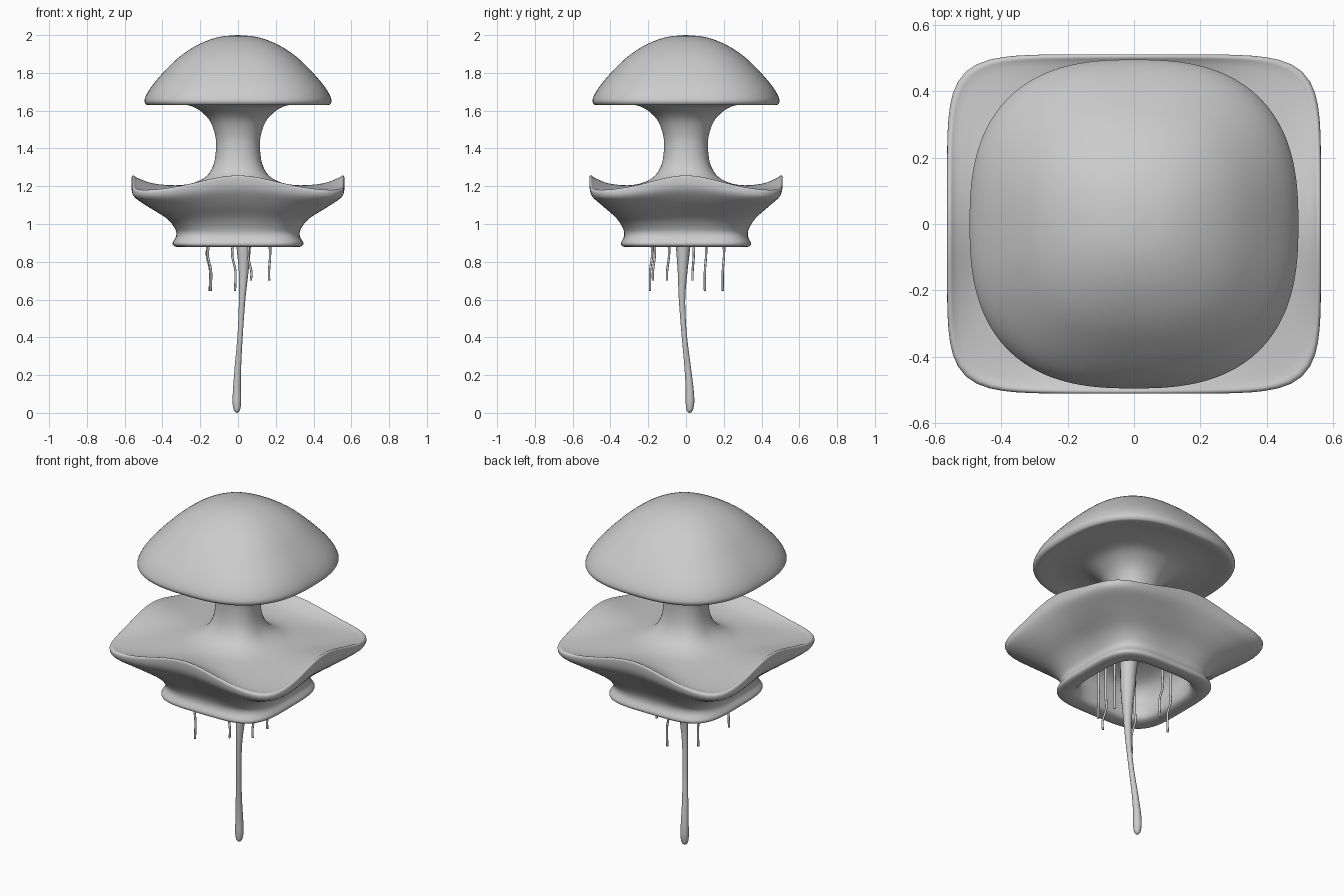
import bpy, math

SEG = 112


def catmull(pts, steps):
    out = []
    for i in range(len(pts) - 1):
        p0, p1, p2, p3 = (pts[max(i - 1, 0)], pts[i], pts[i + 1],
                          pts[min(i + 2, len(pts) - 1)])
        for s in range(steps):
            t = s / steps
            out.append([0.5 * (2 * b + (c - a) * t + (2 * a - 5 * b + 4 * c - d) * t * t
                               + (3 * b - a - 3 * c + d) * t ** 3)
                        for a, b, c, d in zip(p0, p1, p2, p3)])
    out.append(list(pts[-1]))
    return out


def loft(name, rings):
    """Join equal-length rings of points and close both ends."""
    n = len(rings[0])
    verts = [p for r in rings for p in r]
    faces = [(i * n + j, (i + 1) * n + j, (i + 1) * n + (j + 1) % n, i * n + (j + 1) % n)
             for i in range(len(rings) - 1) for j in range(n)]
    faces.append(tuple(range(n)))
    faces.append(tuple(range(len(verts) - 1, len(verts) - n - 1, -1)))
    me = bpy.data.meshes.new(name)
    me.from_pydata(verts, [], faces)
    me.polygons.foreach_set("use_smooth", [True] * len(me.polygons))
    ob = bpy.data.objects.new(name, me)
    bpy.context.collection.objects.link(ob)
    return ob


def squircle(rx, ry, z_mid, z_corner, n):
    """Rounded-square ring whose corners can sit at another height."""
    ring = []
    for j in range(SEG):
        a = 2 * math.pi * j / SEG
        c, s = math.cos(a), math.sin(a)
        k = (abs(c) ** n + abs(s) ** n) ** (-1 / n)
        w = math.sin(2 * a) ** 2
        ring.append((rx * c * k, ry * s * k, z_mid + (z_corner - z_mid) * w))
    return ring


def strand(name, path):
    """Tapered tube through (x, y, z, radius) points."""
    rings = [[(x + r * math.cos(2 * math.pi * j / 16), y + r * math.sin(2 * math.pi * j / 16), z)
              for j in range(16)] for x, y, z, r in catmull(path, 6)]
    return loft(name, rings)


# Domed cap and flared stem: (radius, z, squareness)
cap = [(0.003, 2.0, 2.1), (0.1, 1.99, 2.2), (0.2, 1.955, 2.3), (0.3, 1.893, 2.4),
       (0.39, 1.808, 2.5), (0.46, 1.725, 2.6), (0.493, 1.665, 2.6), (0.49, 1.637, 2.6),
       (0.465, 1.629, 2.6), (0.38, 1.638, 2.5), (0.29, 1.633, 2.4), (0.22, 1.612, 2.3),
       (0.155, 1.555, 2.2), (0.123, 1.48, 2.2), (0.116, 1.41, 2.2), (0.128, 1.32, 2.3),
       (0.165, 1.255, 2.5)]
body = [(r, r, z, z, n) for r, z, n in cap]
# Square skirt with raised side edges and drooping corners, then its hollow inside
body += [(0.235, 0.23, 1.218, 1.212, 2.9), (0.33, 0.31, 1.205, 1.195, 3.6),
         (0.45, 0.41, 1.215, 1.182, 4.8), (0.53, 0.48, 1.243, 1.178, 6),
         (0.554, 0.503, 1.257, 1.18, 6.5), (0.563, 0.511, 1.243, 1.163, 6.5),
         (0.553, 0.498, 1.18, 1.132, 6), (0.48, 0.44, 1.105, 1.085, 5),
         (0.38, 0.37, 1.035, 1.025, 4.3), (0.333, 0.333, 0.975, 0.97, 4),
         (0.328, 0.328, 0.935, 0.935, 4), (0.346, 0.344, 0.9, 0.9, 4),
         (0.335, 0.335, 0.882, 0.882, 4), (0.295, 0.295, 0.878, 0.878, 4),
         (0.258, 0.258, 0.895, 0.895, 4), (0.25, 0.25, 0.95, 0.95, 4),
         (0.255, 0.255, 1.01, 1.01, 4), (0.22, 0.22, 1.08, 1.08, 3.5),
         (0.11, 0.11, 1.125, 1.125, 2.5), (0.003, 0.003, 1.13, 1.13, 2)]
loft("cap_stem_and_skirt", [squircle(*p) for p in catmull(body, 4)])

# Central tail with a bulb at its tip
strand("central_tail", [
    (0.02, -0.01, 1.15, 0.055), (0.028, -0.013, 1.0, 0.044), (0.03, -0.015, 0.88, 0.038),
    (0.03, -0.018, 0.75, 0.026), (0.022, -0.021, 0.6, 0.017), (0.012, -0.01, 0.42, 0.014),
    (0.0, 0.008, 0.25, 0.017), (-0.005, 0.019, 0.13, 0.021), (-0.006, 0.021, 0.06, 0.023),
    (-0.006, 0.02, 0.02, 0.018), (-0.006, 0.02, 0.005, 0.01), (-0.006, 0.02, 0.0, 0.001)])

# Thin hanging tendrils: x, y, lower end
tendrils = [(-0.145, -0.19, 0.645), (-0.15, 0.1, 0.645), (-0.016, 0.195, 0.645),
            (0.068, -0.175, 0.70), (0.165, -0.1, 0.70), (0.165, 0.035, 0.70)]
for i, (x, y, end) in enumerate(tendrils):
    sx = -0.012 if x < 0.1 else 0.004
    sy = 0.01 if y < 0 else 0.006
    strand(f"tendril_{i + 1}", [
        (x + sx, y + sy, 1.1, 0.007), (x + sx, y + sy, 0.9, 0.007),
        (x + sx * 1.2, y + sy, 0.83, 0.006), (x - sx * 0.2, y, 0.75, 0.006), (x, y, end, 0.006)])
